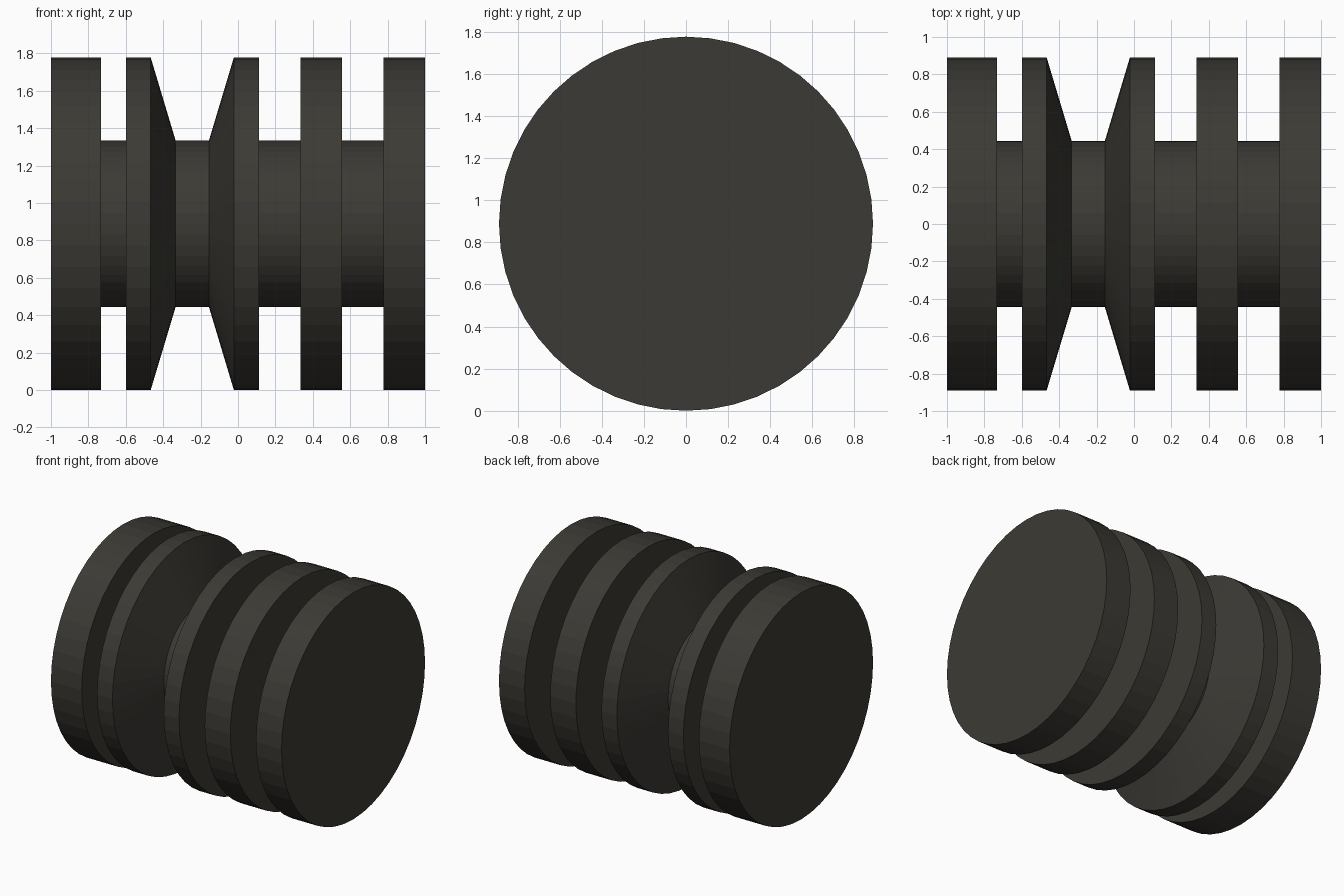
import bpy, bmesh
from math import cos, sin, pi

if "Cube" in bpy.data.objects:
    bpy.data.objects.remove(bpy.data.objects["Cube"])

U = 2 / 45            # length unit: the spool is 45 units long
BIG, SMALL = 20, 10   # flange and core radii in units
SIDES = 48

# Lathe profile: (position along x, radius)
profile = [(0, BIG), (6, BIG), (6, SMALL), (9, SMALL), (9, BIG), (12, BIG),
           (15, SMALL), (19, SMALL), (22, BIG), (25, BIG), (25, SMALL),
           (30, SMALL), (30, BIG), (35, BIG), (35, SMALL), (40, SMALL),
           (40, BIG), (45, BIG)]

bm = bmesh.new()


def ring(x, r):
    """Circle of vertices around the x axis."""
    angles = [2 * pi * i / SIDES for i in range(SIDES)]
    return [bm.verts.new((x * U - 1, r * U * cos(a), (BIG + r * sin(a)) * U))
            for a in angles]


# Turned body
rings = [ring(x, r) for x, r in profile]
for a, b in zip(rings, rings[1:]):
    for i in range(SIDES):
        j = (i + 1) % SIDES
        bm.faces.new((a[i], a[j], b[j], b[i]))

# Flat ends
bm.faces.new(rings[0])
bm.faces.new(rings[-1])
bmesh.ops.recalc_face_normals(bm, faces=bm.faces)

mesh = bpy.data.meshes.new("grooved_spool")
bm.to_mesh(mesh)
bm.free()
spool = bpy.data.objects.new("grooved_spool", mesh)
bpy.context.collection.objects.link(spool)

# Dark rubber colour
mat = bpy.data.materials.new("dark_rubber")
mat.diffuse_color = (0.045, 0.042, 0.035, 1)
mat.use_nodes = True
mat.node_tree.nodes["Principled BSDF"].inputs["Base Color"].default_value = mat.diffuse_color
mesh.materials.append(mat)
